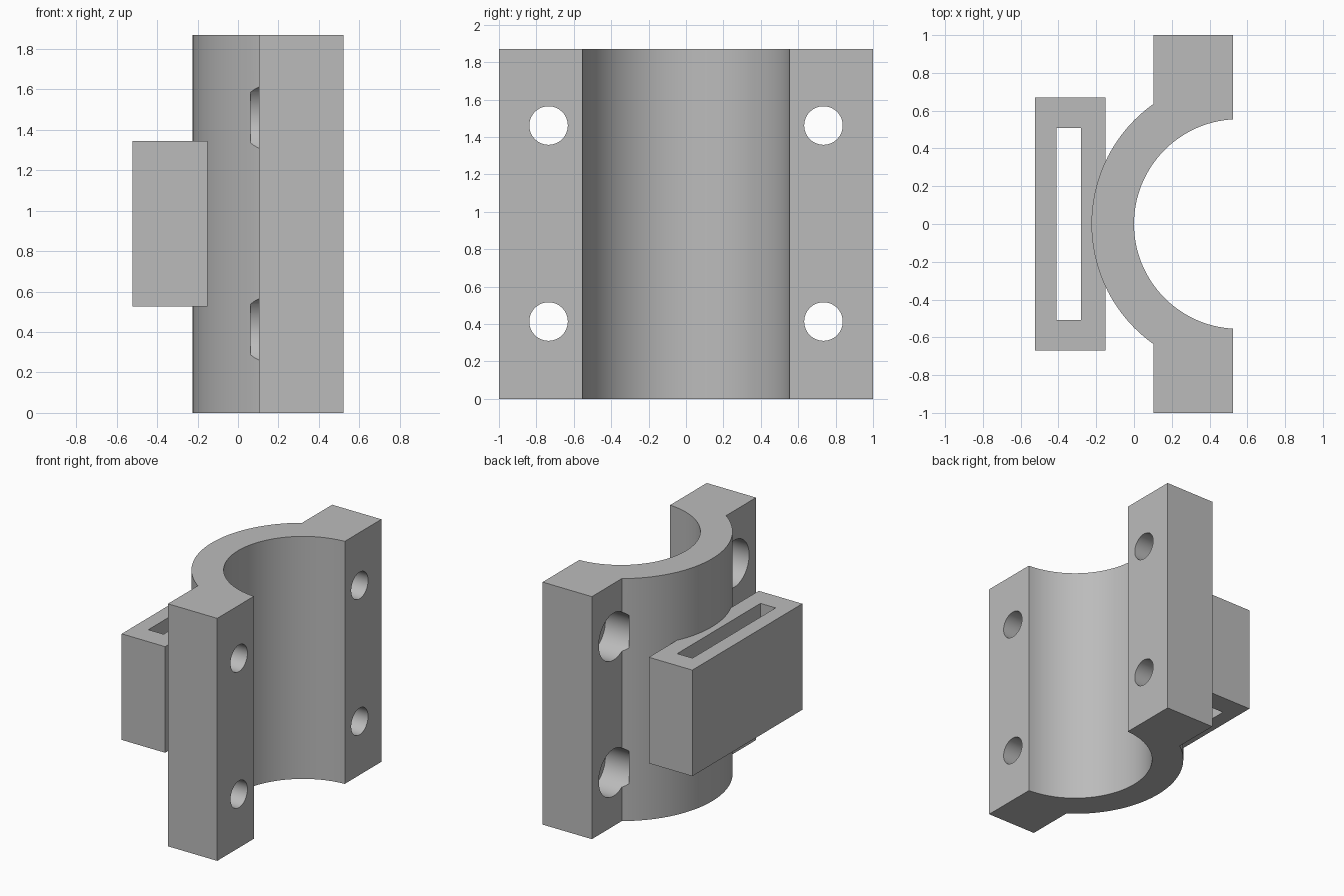
import bpy, bmesh, math
from mathutils import Matrix, Vector

cube = bpy.data.objects.get("Cube")
if cube:
    bpy.data.objects.remove(cube, do_unlink=True)

grey = bpy.data.materials.new("plain grey")
grey.use_nodes = True
colour = (0.5, 0.5, 0.5, 1)
grey.diffuse_color = colour
grey.node_tree.nodes["Principled BSDF"].inputs["Base Color"].default_value = colour


def finish(name, bm):
    bmesh.ops.recalc_face_normals(bm, faces=bm.faces)
    mesh = bpy.data.meshes.new(name)
    bm.to_mesh(mesh)
    bm.free()
    mesh.materials.append(grey)
    obj = bpy.data.objects.new(name, mesh)
    bpy.context.collection.objects.link(obj)
    return obj


def extrude_profile(name, points, z0, z1):
    bm = bmesh.new()
    face = bm.faces.new([bm.verts.new((x, y, z0)) for x, y in points])
    top = bmesh.ops.extrude_face_region(bm, geom=[face])["geom"]
    bmesh.ops.translate(bm, vec=Vector((0, 0, z1 - z0)),
                        verts=[v for v in top if isinstance(v, bmesh.types.BMVert)])
    return finish(name, bm)


def rectangle(x0, x1, y):
    return [(x0, -y), (x1, -y), (x1, y), (x0, y)]


def cylinders(name, radius, x0, x1):
    # one x-aligned cylinder at each of the four bolt positions
    bm = bmesh.new()
    for y in (-0.735, 0.735):
        for z in (0.413, 1.461):
            place = Matrix.Translation(((x0 + x1) / 2, y, z)) @ Matrix.Rotation(math.pi / 2, 4, "Y")
            bmesh.ops.create_cone(bm, cap_ends=True, segments=64, radius1=radius,
                                  radius2=radius, depth=x1 - x0, matrix=place)
    return finish(name, bm)


def cut(obj, cutter):
    cutter.hide_render = True
    mod = obj.modifiers.new("cut", "BOOLEAN")
    mod.operation = "DIFFERENCE"
    mod.solver = "EXACT"
    mod.object = cutter
    bpy.ops.object.select_all(action="DESELECT")
    bpy.context.view_layer.objects.active = obj
    obj.select_set(True)
    bpy.ops.object.modifier_apply(modifier=mod.name)
    bpy.data.objects.remove(cutter, do_unlink=True)


def arc(radius, x_end, steps=64):
    # arc opening towards +x, running from -y to +y and ending at x_end
    half = math.acos((CENTRE - x_end) / radius)
    angles = [-half + 2 * half * i / steps for i in range(steps + 1)]
    return [(CENTRE - radius * math.cos(a), radius * math.sin(a)) for a in angles]


# Half-round saddle with a square flange on each side
CENTRE, FRONT, BACK, HEIGHT = 0.555, 0.523, 0.103, 1.87
outline = arc(0.555, FRONT)
outline += [(FRONT, 1), (BACK, 1)]
outline += arc(0.78, BACK)[::-1]
outline += [(BACK, -1), (FRONT, -1)]
saddle = extrude_profile("clamp_saddle", outline, 0, HEIGHT)

# Bolt holes, with wide counterbores from the back that nick the saddle
cut(saddle, cylinders("counterbore_cutter", 0.181, 0.062, 0.3))
cut(saddle, cylinders("bolt_hole_cutter", 0.103, 0, 0.7))
bpy.ops.object.shade_smooth_by_angle(angle=math.radians(30))

# Strap loop: block with a vertical slot all the way through
loop = extrude_profile("strap_loop", rectangle(-0.523, -0.152, 0.67), 0.527, 1.345)
cut(loop, extrude_profile("slot_cutter", rectangle(-0.41, -0.28, 0.507), 0.4, 1.5))
